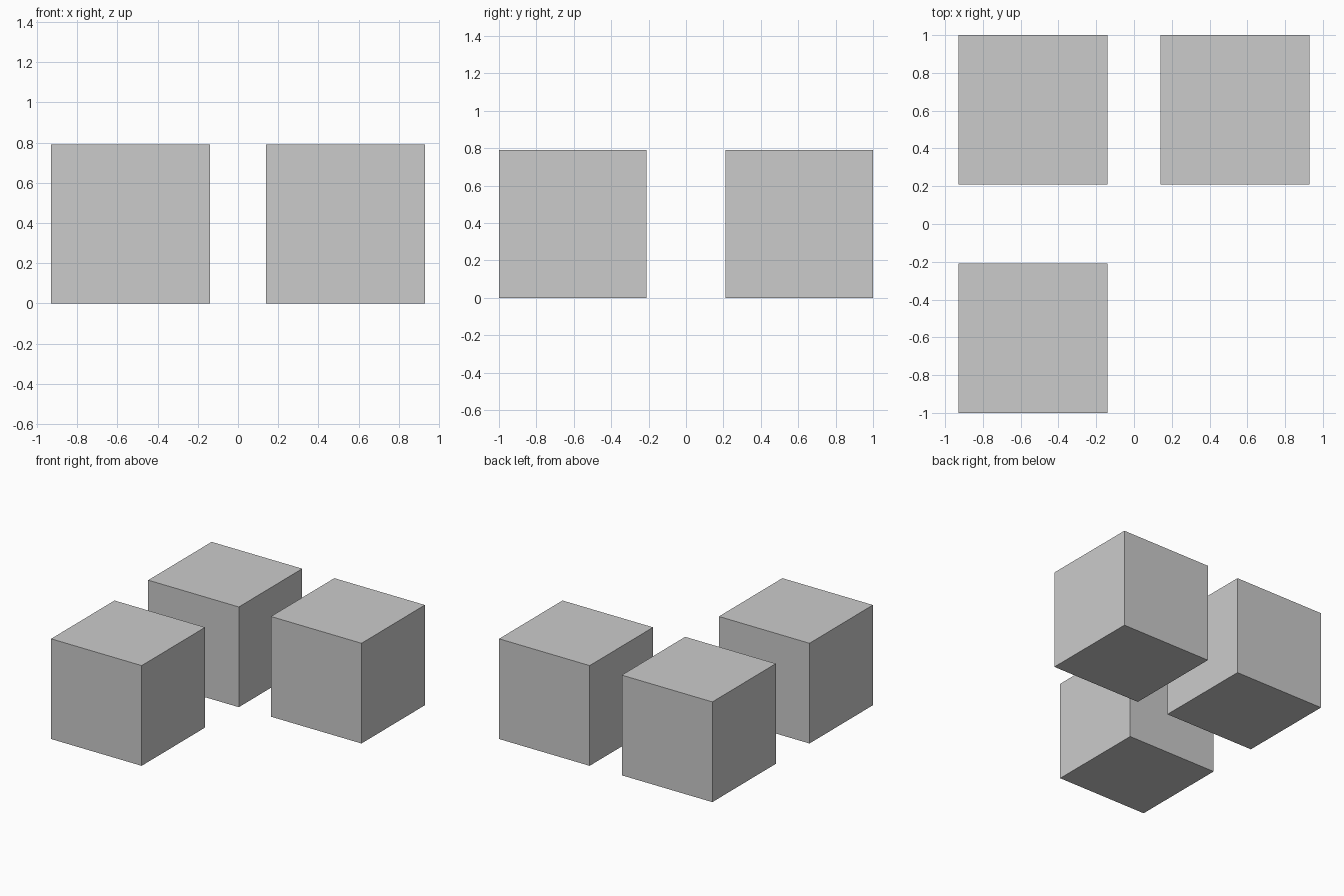
import bpy

if "Cube" in bpy.data.objects:
    bpy.data.objects.remove(bpy.data.objects["Cube"])

SIZE = 0.79
X, Y = 0.535, 0.605


def add_block(name, x, y):
    bpy.ops.mesh.primitive_cube_add(size=SIZE, location=(x, y, SIZE / 2))
    bpy.context.object.name = name


# Three equal cubes in an L layout, front right corner left empty
for name, x, y in (
    ("front_left_block", -X, -Y),
    ("back_left_block", -X, Y),
    ("back_right_block", X, Y),
):
    add_block(name, x, y)
